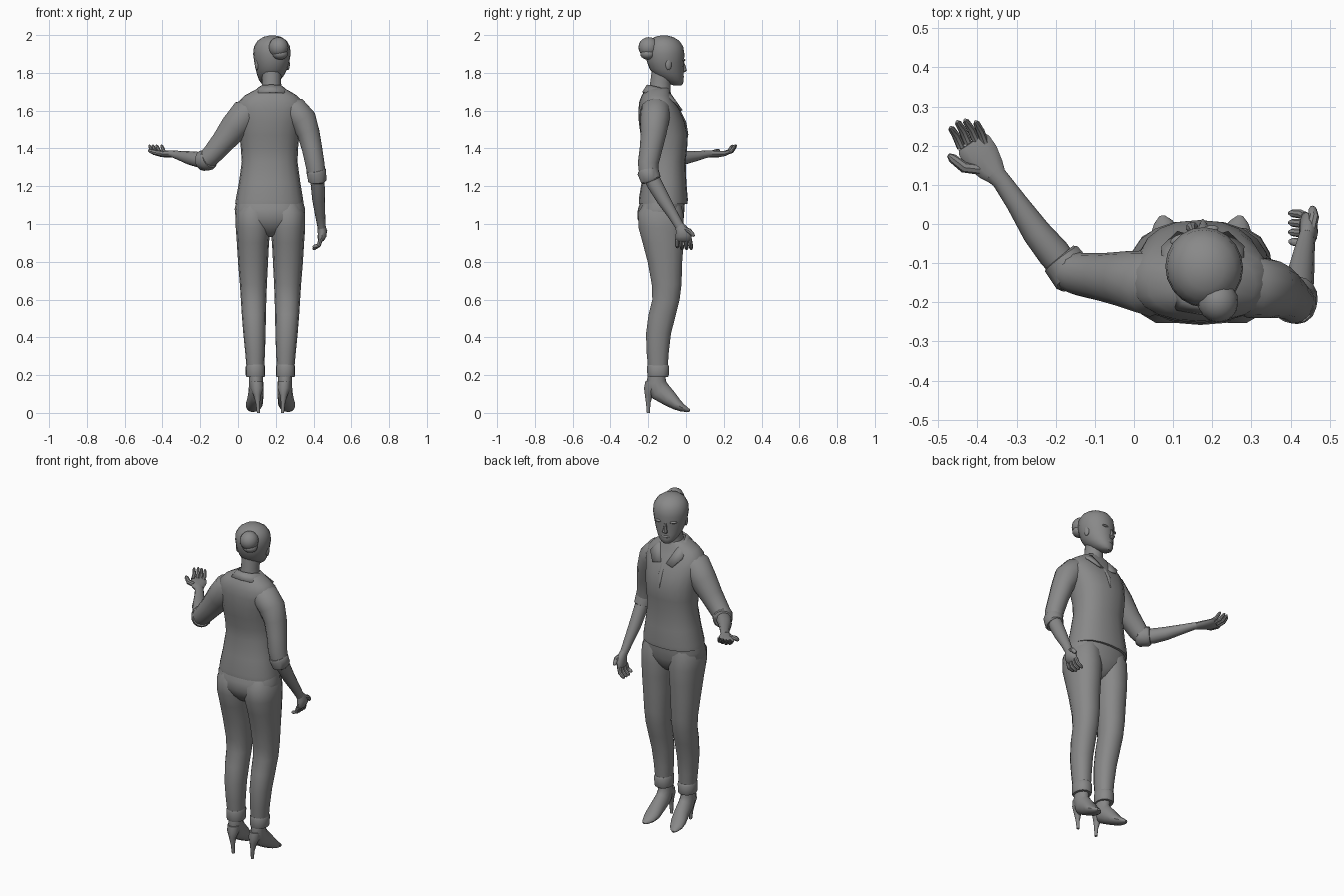
import bpy, bmesh, math
from mathutils import Vector, Matrix

GREY = bpy.data.materials.new("dark_grey")
GREY.diffuse_color = (.25, .25, .25, 1)


def finish(name, bm, angle=40):
    bmesh.ops.recalc_face_normals(bm, faces=bm.faces)
    me = bpy.data.meshes.new(name)
    bm.to_mesh(me)
    bm.free()
    me.materials.append(GREY)
    ob = bpy.data.objects.new(name, me)
    bpy.context.collection.objects.link(ob)
    bpy.ops.object.select_all(action='DESELECT')
    bpy.context.view_layer.objects.active = ob
    ob.select_set(True)
    bpy.ops.object.shade_smooth_by_angle(angle=math.radians(angle))
    return ob


def loft(name, rings, side=None, n=16, power=2.0):
    """rings: (x, y, z, ru, rv). Horizontal rings unless a side vector is given."""
    bm = bmesh.new()
    pts = [Vector(r[:3]) for r in rings]
    loops = []
    for i, r in enumerate(rings):
        u, v = Vector((1, 0, 0)), Vector((0, 1, 0))
        if side:
            t = (pts[min(i + 1, len(pts) - 1)] - pts[max(i - 1, 0)]).normalized()
            u = Vector(side)
            u = (u - t * u.dot(t)).normalized()
            v = t.cross(u)
        loop = []
        for k in range(n):
            a = 2 * math.pi * k / n
            c, s = math.cos(a), math.sin(a)
            c = math.copysign(abs(c) ** (2 / power), c)
            s = math.copysign(abs(s) ** (2 / power), s)
            loop.append(bm.verts.new(pts[i] + u * c * r[3] + v * s * r[4]))
        loops.append(loop)
    for a, b in zip(loops, loops[1:]):
        for k in range(n):
            bm.faces.new((a[k], a[(k + 1) % n], b[(k + 1) % n], b[k]))
    bm.faces.new(loops[0])
    bm.faces.new(loops[-1])
    return finish(name, bm)


def box_rings(rows):
    """(z, xmin, xmax, ymin, ymax) -> ring tuples."""
    return [((a + b) / 2, (c + d) / 2, z, (b - a) / 2, (d - c) / 2) for z, a, b, c, d in rows]


def ball(name, loc, size):
    bm = bmesh.new()
    bmesh.ops.create_uvsphere(bm, u_segments=16, v_segments=10, radius=1,
                              matrix=Matrix.Translation(loc) @ Matrix.Diagonal((*size, 1)))
    return finish(name, bm)


# shirt body
loft("shirt", box_rings([
    (1.105, -.015, .347, -.25, .008), (1.13, -.012, .345, -.25, .01), (1.22, .005, .33, -.235, .002),
    (1.33, .02, .315, -.22, -.002), (1.40, .015, .318, -.225, .006), (1.47, .008, .325, -.24, .01),
    (1.54, .0, .335, -.25, -.005), (1.60, -.008, .35, -.252, -.03), (1.645, .0, .345, -.248, -.055),
    (1.68, .035, .312, -.235, -.075), (1.71, .09, .262, -.215, -.085), (1.72, .115, .24, -.205, -.09)]),
    n=20, power=2.3)

# seat, legs, cuffs and shoes
loft("trouser_seat", box_rings([
    (1.13, -.005, .342, -.235, -.005), (1.08, -.018, .355, -.255, -.008), (1.03, -.012, .352, -.258, -.012),
    (.98, .03, .31, -.235, -.03), (.945, .1, .24, -.2, -.06), (.93, .14, .2, -.17, -.09)]), n=20, power=2.3)
for s, label in ((-1, "left"), (1, "right")):
    def mir(rows):
        return [(.172 + s * (.172 - x), y, z, u, v) for x, y, z, u, v in rows]
    loft(label + "_trouser_leg", mir(box_rings([
        (1.12, .02, .15, -.22, -.03), (1.06, -.012, .172, -.256, -.012), (.98, -.012, .174, -.254, -.008),
        (.90, -.006, .164, -.232, -.01), (.80, .0, .159, -.205, -.018), (.68, .01, .153, -.183, -.022),
        (.60, .015, .15, -.18, -.032), (.52, .02, .148, -.2, -.052), (.42, .028, .146, -.213, -.078),
        (.32, .038, .143, -.21, -.09), (.22, .047, .138, -.2, -.097)])), n=14, power=2.2)
    loft(label + "_trouser_cuff", mir(box_rings([
        (.19, .045, .141, -.203, -.094), (.20, .041, .144, -.206, -.09),
        (.245, .041, .144, -.208, -.088), (.255, .046, .14, -.204, -.094)])), n=14, power=2.2)
    loft(label + "_shoe", mir([
        (.094, -.152, .21, .036, .044), (.096, -.16, .16, .038, .054), (.096, -.138, .115, .04, .056),
        (.092, -.09, .078, .042, .044), (.086, -.05, .045, .045, .031), (.08, -.02, .027, .038, .021),
        (.075, .005, .017, .024, .013), (.072, .02, .012, .008, .006)]), side=(1, 0, 0), n=12)
    loft(label + "_shoe_heel", mir([
        (.098, -.178, .165, .035, .04), (.1, -.186, .13, .034, .038), (.102, -.197, .095, .02, .022),
        (.105, -.2, .05, .011, .012), (.108, -.199, 0, .008, .009)]), n=10)

# sleeves with rolled cuffs
loft("left_sleeve", [
    (.1, -.155, 1.635, .06, .045), (.045, -.152, 1.585, .085, .085), (-.02, -.142, 1.51, .073, .078),
    (-.08, -.136, 1.435, .062, .064), (-.14, -.128, 1.365, .055, .055),
    (-.175, -.115, 1.335, .052, .052)], side=(0, 1, 0), n=14)
loft("left_sleeve_cuff", [
    (-.15, -.135, 1.345, .05, .05), (-.155, -.13, 1.342, .058, .057),
    (-.185, -.09, 1.336, .055, .054), (-.19, -.084, 1.336, .046, .046)], side=(0, 0, 1), n=14)
loft("right_sleeve", [
    (.24, -.155, 1.64, .05, .04), (.295, -.16, 1.605, .08, .074), (.345, -.165, 1.55, .076, .074),
    (.373, -.172, 1.48, .068, .061), (.392, -.185, 1.40, .06, .055), (.407, -.2, 1.32, .055, .052),
    (.418, -.196, 1.25, .05, .048)], side=(0, 1, 0), n=14)
loft("right_sleeve_cuff", [
    (.413, -.203, 1.285, .052, .048), (.414, -.202, 1.28, .057, .053),
    (.42, -.185, 1.232, .054, .05), (.42, -.183, 1.227, .044, .042)], side=(0, 1, 0), n=14)

# forearms
loft("left_forearm", [
    (-.165, -.125, 1.335, .038, .038), (-.205, -.075, 1.34, .042, .042), (-.25, -.02, 1.348, .037, .037),
    (-.3, .055, 1.36, .027, .028), (-.34, .112, 1.37, .019, .024), (-.36, .132, 1.372, .018, .027)],
    side=(0, 0, 1), n=12)
loft("right_forearm", [
    (.415, -.2, 1.28, .04, .038), (.422, -.165, 1.21, .041, .037), (.427, -.12, 1.13, .036, .034),
    (.435, -.07, 1.05, .028, .027), (.442, -.035, .99, .024, .022), (.444, -.025, .97, .026, .02)],
    side=(0, 1, 0), n=12)

# hands
loft("left_palm", [
    (-.345, .115, 1.371, .022, .018), (-.365, .14, 1.371, .036, .018), (-.39, .172, 1.37, .047, .017),
    (-.408, .2, 1.373, .046, .014), (-.415, .21, 1.375, .04, .009)], side=(.95, .3, 0), n=12)
loft("right_palm", [
    (.442, -.035, .995, .022, .02), (.446, -.022, .968, .034, .024), (.446, -.014, .94, .042, .024),
    (.438, -.012, .918, .042, .018), (.434, -.012, .91, .036, .01)], side=(0, 1, 0), n=12)


def finger(name, a, m, b, r, side):
    loft(name, [(*a, r, r), (*m, r, r), (*Vector(m).lerp(Vector(b), .75), r * .85, r * .85),
                (*b, r * .4, r * .4)], side=side, n=8)


for i, (bx, by, tx, ty) in enumerate([(-.442, .195, -.469, .247), (-.425, .207, -.452, .262),
                                      (-.402, .208, -.432, .266), (-.38, .202, -.405, .262)]):
    finger(f"left_finger_{i + 1}", (bx, by, 1.374), ((bx + tx) / 2, (by + ty) / 2 + .006, 1.385),
           (tx, ty, 1.418), .0105, (1, 0, 0))
finger("left_thumb", (-.395, .14, 1.373), (-.435, .145, 1.378), (-.474, .176, 1.39), .014, (0, 0, 1))
for i, y in enumerate((-.046, -.024, -.002, .02)):
    finger(f"right_finger_{i + 1}", (.438, y, .92), (.428, y * 1.1 + .003, .888),
           (.396, y * 1.1 + .006, .866 + .012 * (i == 0)), .0115, (0, 1, 0))
finger("right_thumb", (.452, -.015, .978), (.46, .018, .963), (.455, .043, .935), .013, (1, 0, 0))

# neck and collar
loft("neck", [(.178, -.135, 1.64, .075, .075), (.178, -.14, 1.70, .056, .058), (.178, -.135, 1.75, .05, .056),
              (.178, -.12, 1.83, .054, .06)], n=14)
inner = [(0, -.203, 1.735), (.045, -.19, 1.732), (.065, -.14, 1.72), (.056, -.085, 1.69), (.018, -.036, 1.605)]
outer = [(0, -.228, 1.695), (.065, -.218, 1.693), (.1, -.145, 1.687), (.105, -.06, 1.645), (.065, -.022, 1.6)]
bm = bmesh.new()
for s in (-1, 1):
    a, b = ([bm.verts.new((.176 + s * x, y, z)) for x, y, z in row] for row in (inner, outer))
    for k in range(4):
        bm.faces.new((a[k], a[k + 1], b[k + 1], b[k]))
bmesh.ops.remove_doubles(bm, verts=bm.verts, dist=.0005)
collar = finish("collar", bm)
mod = collar.modifiers.new("thickness", 'SOLIDIFY')
mod.thickness, mod.offset = .01, 0
loft("shirt_placket", [(.178, -.035, 1.6, .014, .006), (.178, -.005, 1.54, .012, .006),
                       (.176, .009, 1.47, .004, .004)], side=(1, 0, 0), n=8)

# head parts are made facing +y around the origin, then turned to the side
head = [
    loft("head", [
        (0, .064, 1.733, .02, .02), (0, .056, 1.742, .036, .036), (0, .036, 1.762, .056, .06),
        (0, .016, 1.79, .072, .079), (0, .004, 1.82, .083, .091), (0, -.003, 1.86, .093, .099),
        (0, -.005, 1.90, .099, .103), (0, -.007, 1.94, .095, .098), (0, -.01, 1.97, .077, .08),
        (0, -.012, 1.99, .048, .05), (0, -.012, 1.998, .015, .015)], n=20),
    loft("nose", [(0, .088, 1.868, .007, .008), (0, .097, 1.835, .01, .012), (0, .102, 1.812, .016, .014),
                  (0, .094, 1.803, .012, .008)], n=8),
    ball("lips", (0, .088, 1.78), (.024, .01, .009)),
    ball("bun", (.008, -.098, 1.935), (.052, .055, .054)),
    ball("bun_twist", (.015, -.105, 1.9), (.042, .04, .03))]
for s, label in ((-1, "left"), (1, "right")):
    head.append(ball(label + "_ear", (s * .086, -.012, 1.845), (.01, .017, .03)))
    head.append(ball(label + "_brow", (s * .036, .081, 1.868), (.028, .013, .008)))
for ob in head:
    ob.matrix_world = Matrix.Translation((.178, -.106, 0)) @ Matrix.Rotation(math.radians(17), 4, 'Z')
